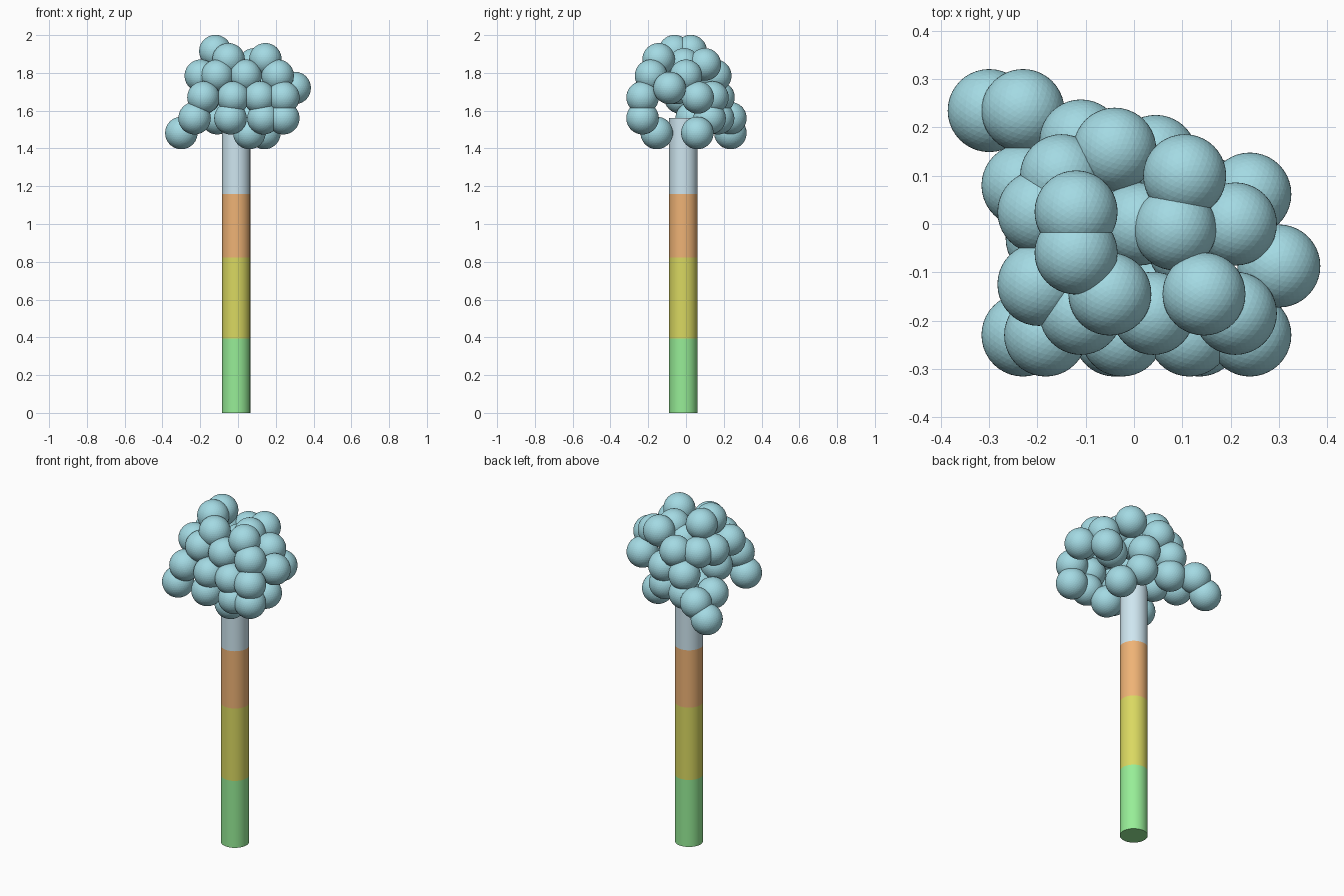
import bpy

R = 0.086            # foliage ball radius
TRUNK = (-0.01, -0.014)


def material(name, rgb):
    m = bpy.data.materials.new(name)
    m.diffuse_color = (*rgb, 1)
    return m


# Trunk: stacked coloured bands (name, bottom, top, colour)
bands = [
    ("trunk_green", 0.0, 0.395, (0.31, 0.85, 0.31)),
    ("trunk_olive", 0.395, 0.822, (0.70, 0.69, 0.12)),
    ("trunk_orange", 0.822, 1.16, (0.86, 0.45, 0.18)),
    ("trunk_pale_blue", 1.16, 1.56, (0.62, 0.79, 0.87)),
]
for name, z0, z1, rgb in bands:
    bpy.ops.mesh.primitive_cylinder_add(vertices=32, radius=0.075, depth=z1 - z0,
                                        location=(*TRUNK, (z0 + z1) / 2))
    ob = bpy.context.object
    ob.name = name
    ob.data.materials.append(material(name, rgb))
    bpy.ops.object.shade_smooth_by_angle()

# Foliage: ball centres (x, y) grouped by height
layers = {
    1.915: [(-0.12, 0.025), (-0.12, -0.06)],
    1.872: [(0.145, -0.145), (-0.05, -0.145)],
    1.845: [(0.085, -0.01), (0.105, 0.10)],
    1.785: [(-0.04, 0.155), (-0.197, -0.125), (-0.11, -0.185), (0.04, -0.185),
            (0.21, -0.185), (0.21, 0.0), (-0.197, 0.025), (0.01, 0.0), (-0.15, 0.10)],
    1.72: [(0.30, -0.087), (0.115, -0.05)],
    1.67: [(-0.183, -0.23), (-0.025, -0.23), (0.115, -0.23), (0.24, -0.23),
           (0.24, 0.062), (-0.11, 0.172), (0.045, 0.14), (-0.18, -0.03)],
    1.56: [(-0.23, 0.235), (-0.23, 0.08), (-0.23, -0.23), (-0.04, -0.23),
           (0.135, -0.23), (0.24, -0.23), (-0.11, 0.17), (0.05, 0.125), (-0.11, 0.03)],
    1.482: [(-0.30, 0.235), (0.06, -0.155), (0.14, 0.06)],
}
leaf = material("foliage", (0.37, 0.70, 0.77))
bpy.ops.mesh.primitive_ico_sphere_add(subdivisions=4, radius=R)
first = bpy.context.object
first.data.materials.append(leaf)
count = 0
for z, centres in layers.items():
    for x, y in centres:
        ob = first if count == 0 else bpy.data.objects.new("ball", first.data)
        if count:
            bpy.context.collection.objects.link(ob)
        count += 1
        ob.name = f"foliage_ball_{count:02d}"
        ob.location = (x, y, z)
